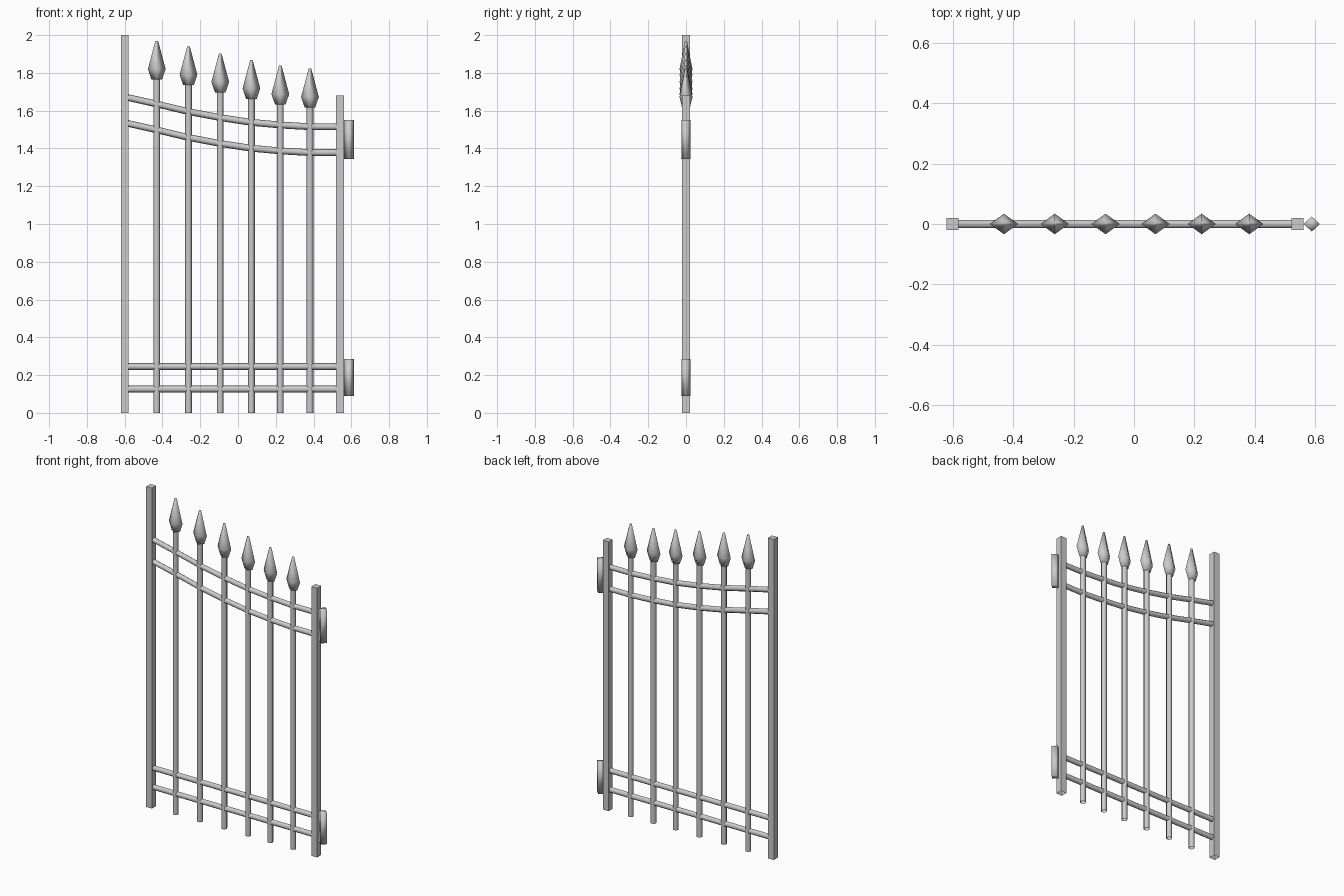
import bpy, bmesh
from math import cos, sin, pi

if "Cube" in bpy.data.objects:
    bpy.data.objects.remove(bpy.data.objects["Cube"])


def loft(name, rings, cap_start=True, cap_end=True, smooth=False):
    """Skin a list of equal-length vertex rings into one object."""
    bm = bmesh.new()
    rows = [[bm.verts.new(p) for p in ring] for ring in rings]
    for a, b in zip(rows, rows[1:]):
        for i in range(len(a)):
            j = (i + 1) % len(a)
            bm.faces.new((a[i], a[j], b[j], b[i]))
    if cap_start:
        bm.faces.new(rows[0][::-1])
    if cap_end:
        bm.faces.new(rows[-1])
    bmesh.ops.recalc_face_normals(bm, faces=bm.faces)
    for f in bm.faces:
        f.smooth = smooth and len(f.verts) == 4
    mesh = bpy.data.meshes.new(name)
    bm.to_mesh(mesh)
    bm.free()
    ob = bpy.data.objects.new(name, mesh)
    bpy.context.collection.objects.link(ob)
    return ob


def ring(x, z, rx, ry, n, turn=0.0):
    """Horizontal n-sided ring."""
    angles = [2 * pi * i / n + turn for i in range(n)]
    return [(x + rx * cos(a), ry * sin(a), z) for a in angles]


def rail_ring(x, z):
    """Hexagonal rail section with an edge on top."""
    angles = [2 * pi * i / 6 for i in range(6)]
    return [(x, 0.016 * sin(a), z + 0.018 * cos(a)) for a in angles]


# square end posts, open at the foot
R = 0.02 * 2 ** 0.5
for name, x, top in (("tall_post", -0.6, 2.0), ("short_post", 0.54, 1.68)):
    loft(name, [ring(x, 0, R, R, 4, pi / 4), ring(x, top, R, R, 4, pi / 4)],
         cap_start=False)

# upright bars with diamond spear heads
bars = [(-0.43, 1.97), (-0.262, 1.94), (-0.094, 1.902),
        (0.071, 1.867), (0.224, 1.838), (0.381, 1.822)]
for x, tip in bars:
    base = tip - 0.205
    loft("upright_bar", [ring(x, 0, 0.018, 0.018, 6),
                         ring(x, base + 0.01, 0.018, 0.018, 6)],
         cap_start=False, smooth=True)
    loft("spear_head", [ring(x, base, 0.028, 0.021, 4),
                        ring(x, base + 0.055, 0.047, 0.034, 4),
                        ring(x, tip, 0.007, 0.005, 4)], smooth=True)

# curved upper rails
path = [(-0.585, 1.67), (-0.43, 1.635), (-0.262, 1.595), (-0.094, 1.563),
        (0.071, 1.538), (0.224, 1.524), (0.381, 1.515), (0.525, 1.515)]
for drop in (0, 0.137):
    loft("curved_rail", [rail_ring(x, z - drop) for x, z in path], smooth=True)

# straight lower rails
for z in (0.245, 0.126):
    loft("lower_rail", [rail_ring(-0.585, z), rail_ring(0.525, z)], smooth=True)

# diamond hinge barrels
for z0, z1 in ((0.09, 0.285), (1.345, 1.55)):
    loft("hinge", [ring(0.588, z0, 0.027, 0.025, 4),
                   ring(0.588, z1, 0.027, 0.025, 4)], smooth=True)
